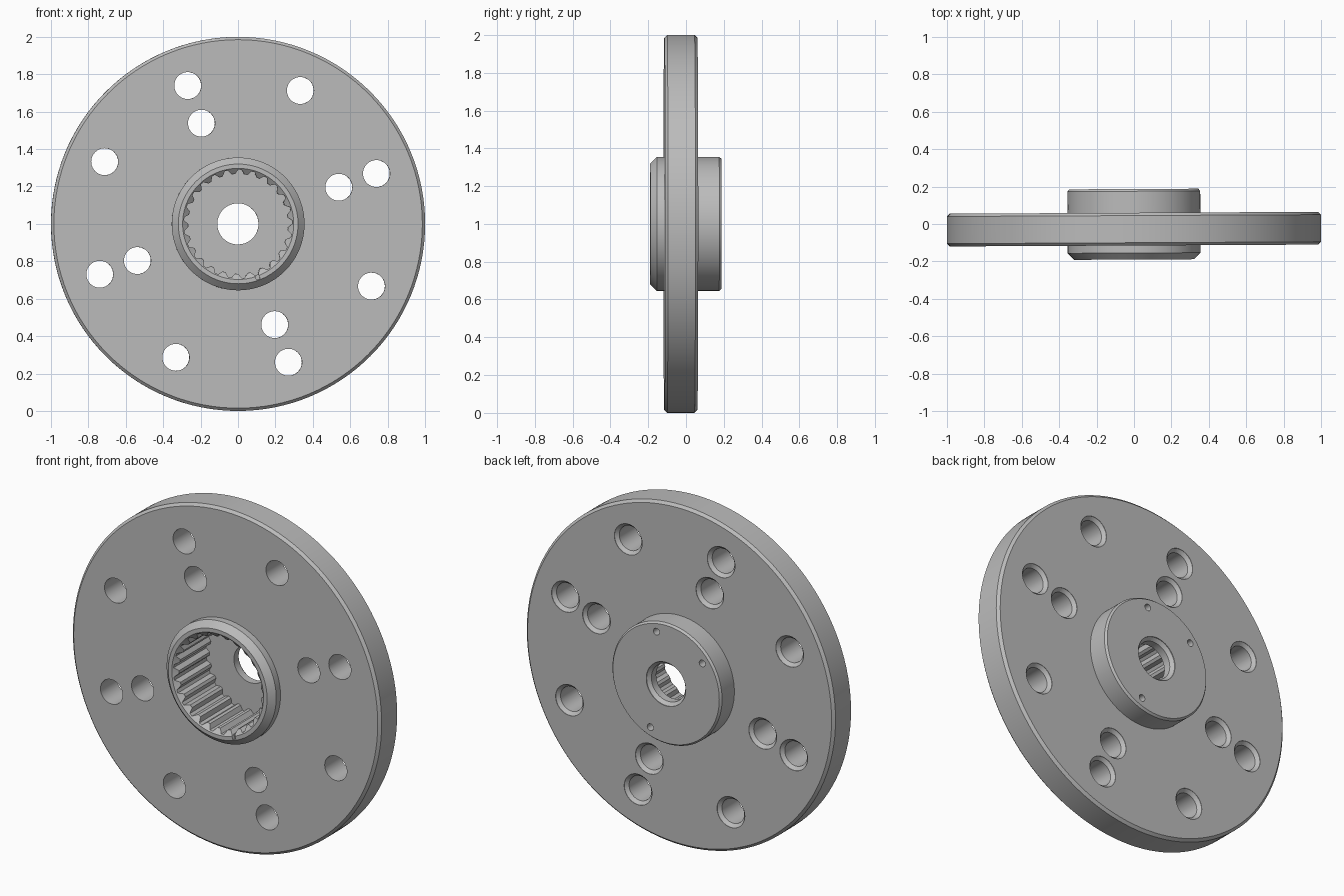
import bpy
import bmesh
from math import sin, cos, pi, radians

if "Cube" in bpy.data.objects:
    bpy.data.objects.remove(bpy.data.objects["Cube"], do_unlink=True)

metal = bpy.data.materials.new("grey metal")
metal.use_nodes = True
colour = (0.5, 0.5, 0.5, 1)
metal.diffuse_color = colour
metal.node_tree.nodes["Principled BSDF"].inputs["Base Color"].default_value = colour


def turned(bm, sections, n=128, pattern=(1,), centre=(0, 0)):
    """Closed solid of rings (radius, y) about an axis along y."""
    rings = []
    for r, y in sections:
        rings.append([bm.verts.new((
            centre[0] + r * pattern[i % len(pattern)] * cos(2 * pi * i / n), y,
            centre[1] + r * pattern[i % len(pattern)] * sin(2 * pi * i / n)))
            for i in range(n)])
    for a, b in zip(rings, rings[1:]):
        for i in range(n):
            j = (i + 1) % n
            bm.faces.new((a[i], a[j], b[j], b[i]))
    bm.faces.new(rings[0])
    bm.faces.new(rings[-1])


def polar(radius, degrees):
    return radius * cos(radians(degrees)), radius * sin(radians(degrees))


def finish(name, bm):
    bmesh.ops.recalc_face_normals(bm, faces=bm.faces)
    mesh = bpy.data.meshes.new(name)
    bm.to_mesh(mesh)
    bm.free()
    obj = bpy.data.objects.new(name, mesh)
    bpy.context.collection.objects.link(obj)
    mesh.materials.append(metal)
    return obj


# Flange disc with a bevelled collar in front and a boss behind
bm = bmesh.new()
turned(bm, [(0.32, -0.19), (0.355, -0.155), (0.355, -0.115), (0.985, -0.115),
            (1, -0.1), (1, 0.045), (0.985, 0.06), (0.355, 0.06),
            (0.355, 0.175), (0.345, 0.187)])
flange = finish("flange_disc", bm)
cutters = []

# Toothed socket
bm = bmesh.new()
turned(bm, [(0.29, -0.3), (0.29, 0.12)], 100, (1, 1, 0.92, 0.92))
cutters.append(finish("socket_cutter", bm))

# Socket mouth chamfer
bm = bmesh.new()
turned(bm, [(0.297, -0.3), (0.297, -0.19), (0.268, -0.165)])
cutters.append(finish("mouth_cutter", bm))

# Central bore, chamfered at the back
bm = bmesh.new()
turned(bm, [(0.11, 0), (0.11, 0.165), (0.128, 0.183), (0.128, 0.3)], 64)
cutters.append(finish("bore_cutter", bm))

# Bolt holes, countersunk at the back, and blind pin holes in the boss
bm = bmesh.new()
for quarter in range(4):
    for radius, angle in ((0.787, 20), (0.787, 65), (0.573, 20)):
        turned(bm, [(0.072, -0.3), (0.072, 0.04), (0.09, 0.058), (0.09, 0.16)],
               40, centre=polar(radius, angle + 90 * quarter))
for angle in (-70, 78, 142):
    turned(bm, [(0.02, 0.14), (0.02, 0.3)], 20, centre=polar(0.298, angle))
cutters.append(finish("hole_cutter", bm))

# Index notch across the collar rim
bm = bmesh.new()
bmesh.ops.create_cube(bm, size=1)
bmesh.ops.scale(bm, vec=(0.05, 0.08, 0.02), verts=bm.verts)
notch = finish("notch_cutter", bm)
x, z = polar(0.29, -70)
notch.location = (x, -0.21, z)
notch.rotation_euler.y = radians(70)
cutters.append(notch)

# Cut everything, then drop the cutters
bpy.ops.object.select_all(action='DESELECT')
bpy.context.view_layer.objects.active = flange
flange.select_set(True)
for cutter in cutters:
    cutter.hide_render = True
    mod = flange.modifiers.new("cut", 'BOOLEAN')
    mod.operation = 'DIFFERENCE'
    mod.solver = 'EXACT'
    mod.object = cutter
    bpy.ops.object.modifier_apply(modifier=mod.name)
    bpy.data.objects.remove(cutter, do_unlink=True)

bpy.ops.object.shade_smooth_by_angle(angle=radians(25))
flange.location.z = 1
flange.rotation_euler.z = 0.005
